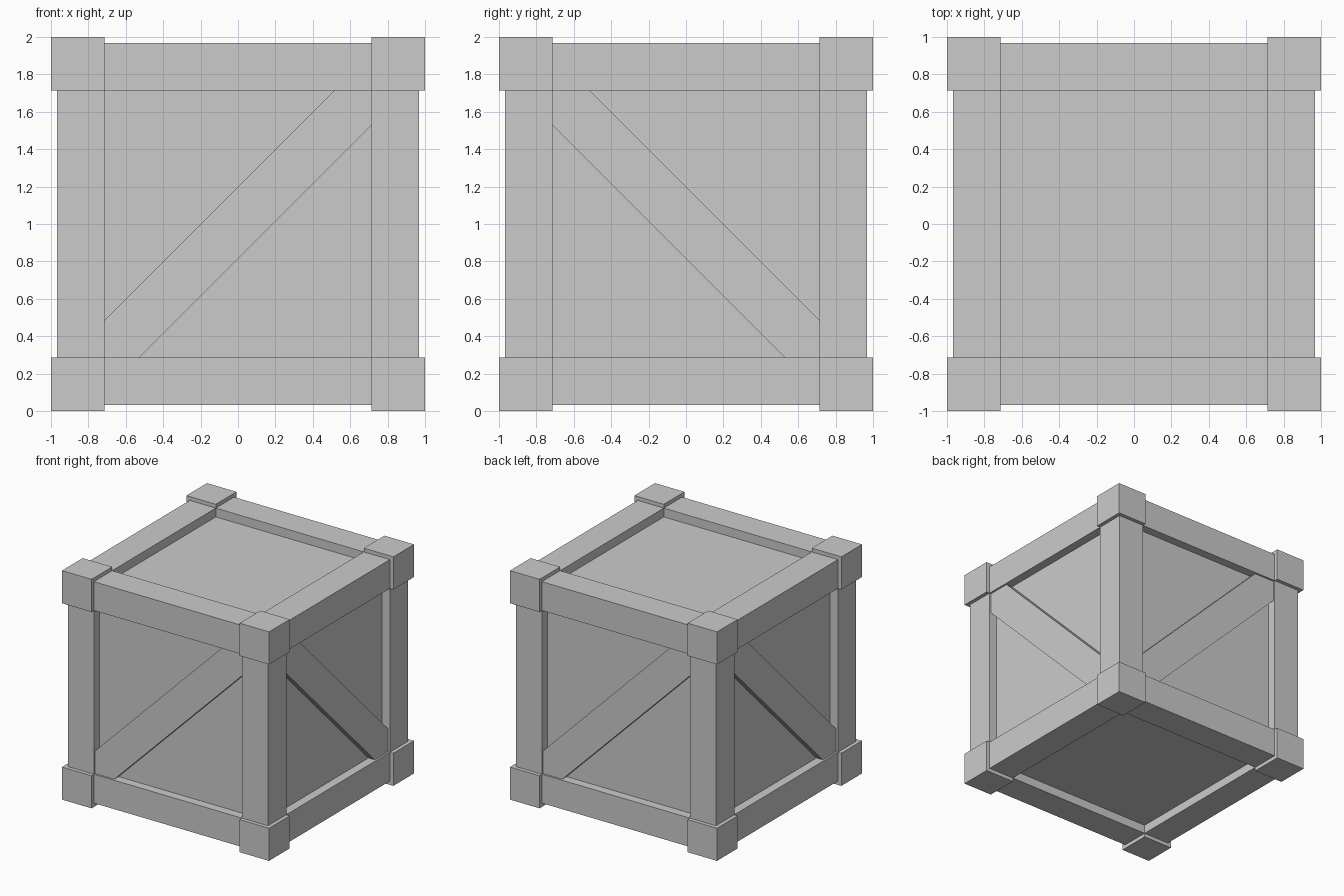
import bpy
from math import pi
from mathutils import Matrix, Vector

if "Cube" in bpy.data.objects:
    bpy.data.objects.remove(bpy.data.objects["Cube"])

OUT, BEAM, INNER = 1.0, 0.967, 0.715   # block face, beam face, frame opening
PANEL, BRACE = 0.89, 0.95              # recessed panel face, brace face
CENTRE = Matrix.Translation((0, 0, 1))


def box(name, lo, hi, turn=Matrix.Identity(4)):
    """Box between two corners, turned about the crate's centre."""
    lo, hi = Vector(lo), Vector(hi)
    bpy.ops.mesh.primitive_cube_add(size=1)
    ob = bpy.context.object
    ob.name = name
    size = Matrix.Diagonal((*(hi - lo), 1))
    ob.data.transform(turn @ Matrix.Translation((lo + hi) / 2) @ size)
    ob.matrix_world = CENTRE
    return ob


def span(sign, a, b):
    return sorted((sign * a, sign * b))


# Inner box forming the six recessed panels
box("panels", (-PANEL,) * 3, (PANEL,) * 3)

# Corner blocks
for sx in (-1, 1):
    for sy in (-1, 1):
        for sz in (-1, 1):
            box("corner_block", *zip(span(sx, INNER, OUT), span(sy, INNER, OUT),
                                     span(sz, INNER, OUT)))

# Frame beams: four along each axis, running between the blocks
for axis, name in enumerate(("rail_side_to_side", "rail_front_to_back", "corner_post")):
    for sa in (-1, 1):
        for sb in (-1, 1):
            ranges = [span(sa, INNER, BEAM), span(sb, INNER, BEAM)]
            ranges.insert(axis, (-INNER, INNER))
            box(name, *zip(*ranges))

# Diagonal braces: front and back rise to the right, the sides fall to the right
for i, name in enumerate(("front_brace", "right_brace", "back_brace", "left_brace")):
    tilt = pi / 4 if i % 2 else -pi / 4
    turn = (Matrix.Translation((0, 0, 0.007)) @ Matrix.Rotation(i * pi / 2, 4, 'Z')
            @ Matrix.Rotation(tilt, 4, 'Y'))
    box(name, (-1.05, -BRACE, -0.136), (1.05, -PANEL + 0.02, 0.136), turn)
